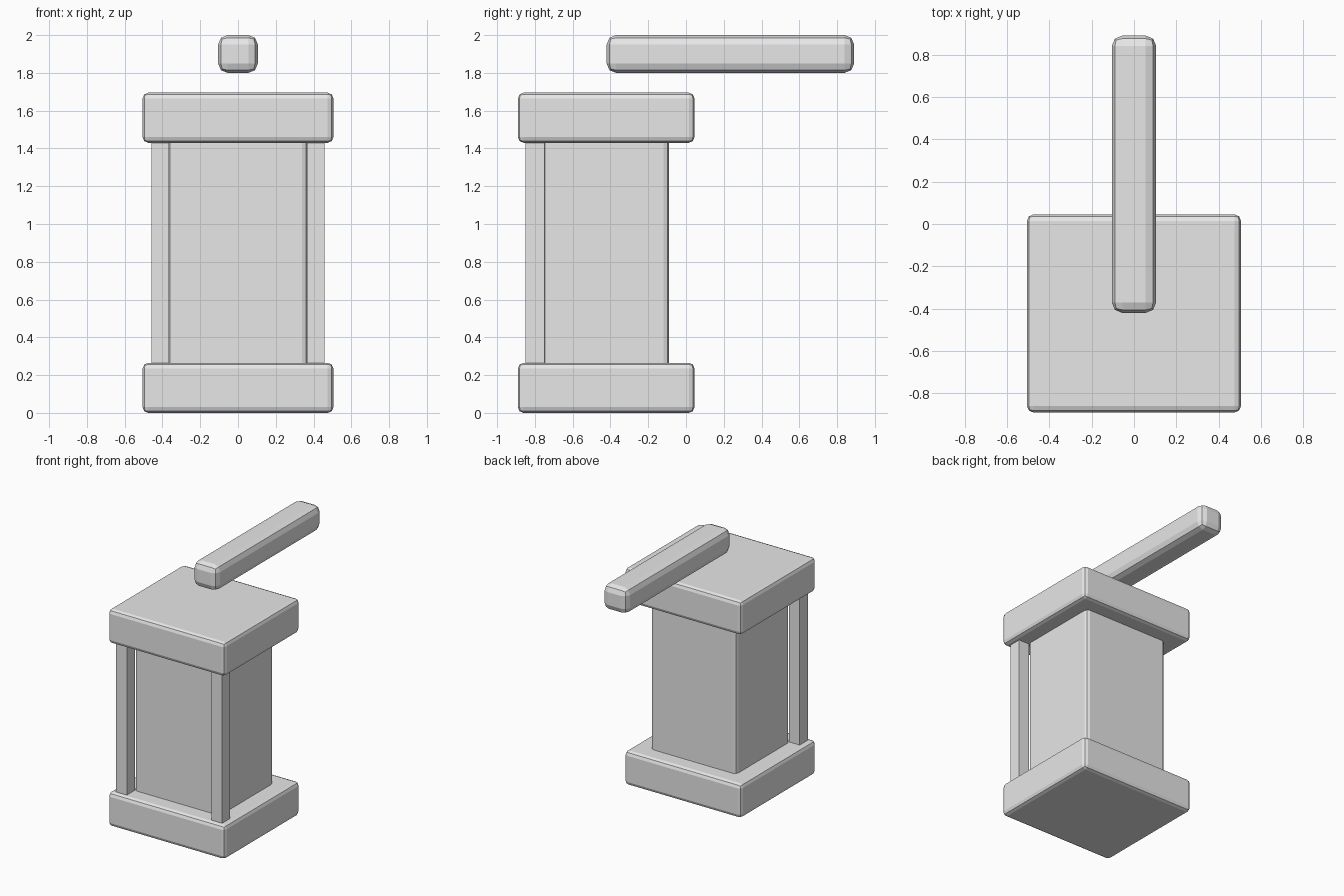
import bpy

cube = bpy.data.objects.get("Cube")
if cube:
    bpy.data.objects.remove(cube, do_unlink=True)

grey = bpy.data.materials.new("light_grey")
grey.use_nodes = True
colour = (0.8, 0.8, 0.8, 1)
grey.diffuse_color = colour
grey.node_tree.nodes["Principled BSDF"].inputs["Base Color"].default_value = colour


def box(name, low, high, bevel=0.0):
    """Box between two corners, with optional two-step rounded edges."""
    centre = [(a + b) / 2 for a, b in zip(low, high)]
    bpy.ops.mesh.primitive_cube_add(size=1, location=centre)
    ob = bpy.context.object
    ob.name = name
    ob.scale = [b - a for a, b in zip(low, high)]
    bpy.ops.object.transform_apply(location=False, rotation=False, scale=True)
    ob.data.materials.append(grey)
    if bevel:
        mod = ob.modifiers.new("rounded_edges", "BEVEL")
        mod.width = bevel
        mod.segments = 2
    return ob


# Matching slabs at the bottom and top
for name, z in (("base_slab", 0), ("top_slab", 1.43)):
    box(name, (-0.505, -0.89, z), (0.505, 0.045, z + 0.265), 0.03)

# Central column, ends sunk into both slabs
box("column", (-0.37, -0.755, 0.2), (0.37, -0.09, 1.5), 0.03)

# Thin posts at the two front corners
for name, x in (("left_front_post", 0.412), ("right_front_post", -0.412)):
    box(name, (x - 0.046, -0.85, 0.2), (x + 0.046, -0.75, 1.5))

# Rounded bar floating above, reaching out to the back
box("lever_bar", (-0.105, -0.42, 1.8), (0.105, 0.89, 2.0), 0.05)
